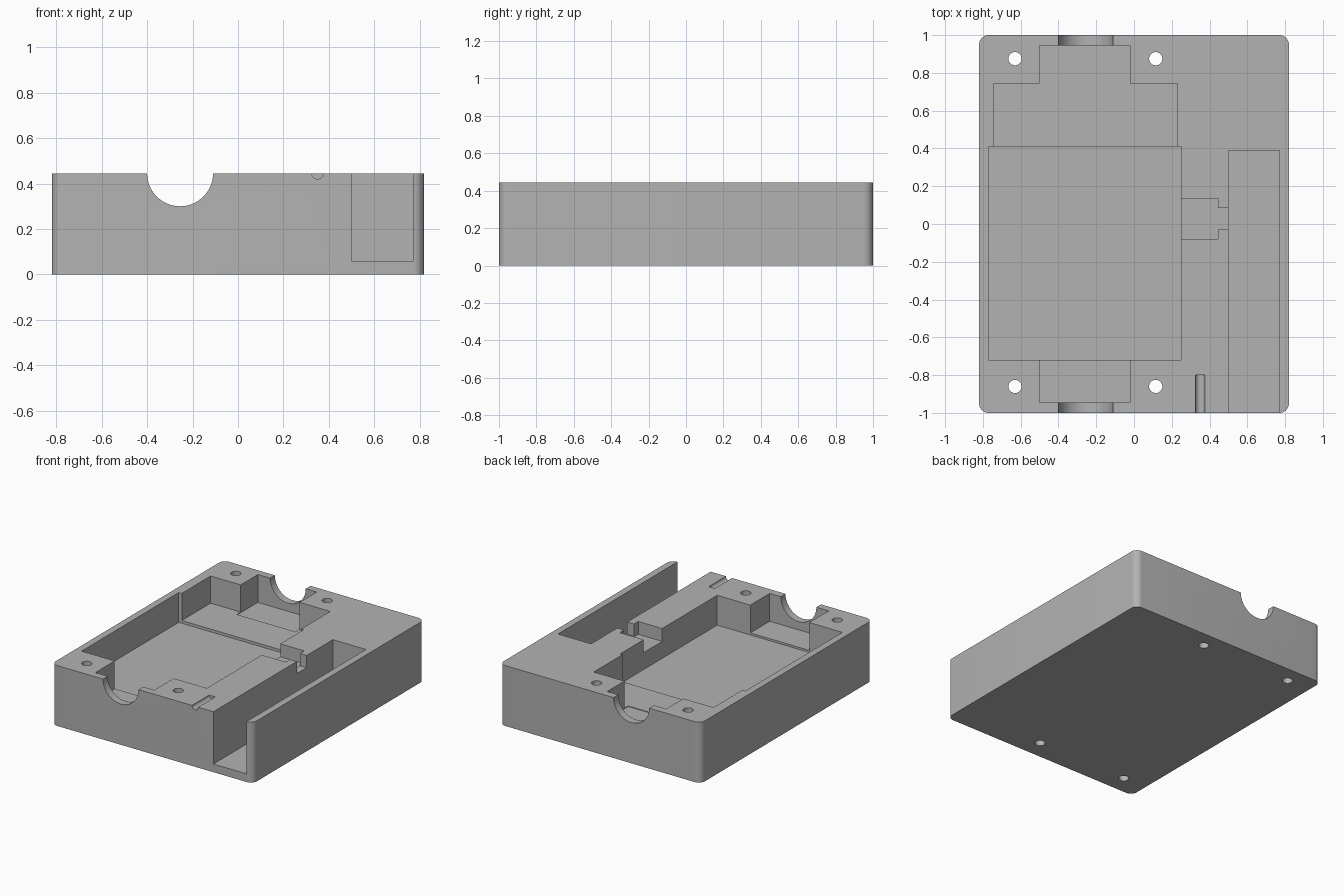
import bpy, bmesh, math
from mathutils import Matrix

cube = bpy.data.objects.get("Cube")
if cube:
    bpy.data.objects.remove(cube, do_unlink=True)

TOP = 0.445

grey = bpy.data.materials.new("plain_grey")
grey.use_nodes = True
colour = (0.45, 0.45, 0.45, 1)
grey.diffuse_color = colour
grey.node_tree.nodes["Principled BSDF"].inputs["Base Color"].default_value = colour


def make_object(name, bm):
    mesh = bpy.data.meshes.new(name)
    bm.to_mesh(mesh)
    bm.free()
    mesh.materials.append(grey)
    obj = bpy.data.objects.new(name, mesh)
    bpy.context.collection.objects.link(obj)
    return obj


def block(name, x0, x1, y0, y1, z0, z1, corner=0):
    bm = bmesh.new()
    bmesh.ops.create_cube(bm, size=1)
    for v in bm.verts:
        v.co = (x1 if v.co.x > 0 else x0, y1 if v.co.y > 0 else y0, z1 if v.co.z > 0 else z0)
    if corner:
        uprights = [e for e in bm.edges if abs(e.verts[0].co.z - e.verts[1].co.z) > 0.1]
        bmesh.ops.bevel(bm, geom=uprights, offset=corner, segments=8, profile=0.5, affect='EDGES')
    return make_object(name, bm)


def rod(name, radius, length, centre, along_y=False, sides=64):
    bm = bmesh.new()
    turn = Matrix.Rotation(math.pi / 2, 4, 'X') if along_y else Matrix()
    bmesh.ops.create_cone(bm, cap_ends=True, segments=sides, radius1=radius, radius2=radius,
                          depth=length, matrix=Matrix.Translation(centre) @ turn)
    return make_object(name, bm)


# Solid housing with rounded upright corners
housing = block("housing", -0.82, 0.82, -1, 1, 0, TOP, corner=0.05)


def carve(cutter):
    mod = housing.modifiers.new("cut", 'BOOLEAN')
    mod.operation = 'DIFFERENCE'
    mod.solver = 'EXACT'
    mod.object = cutter
    bpy.context.view_layer.update()
    graph = bpy.context.evaluated_depsgraph_get()
    mesh = bpy.data.meshes.new_from_object(housing.evaluated_get(graph))
    housing.modifiers.clear()
    housing.data = mesh
    bpy.data.objects.remove(cutter, do_unlink=True)


# Open-topped pockets, each reaching slightly into its deeper neighbour
pockets = {
    "main_pocket": (-0.77, 0.25, -0.72, 0.41, 0.225),
    "rear_pocket": (-0.745, 0.23, 0.38, 0.745, 0.245),
    "rear_end_pocket": (-0.5, -0.02, 0.7, 0.945, 0.24),
    "front_end_pocket": (-0.5, -0.02, -0.945, -0.69, 0.24),
    "side_channel": (0.5, 0.77, -1.1, 0.39, 0.06),
    "link_pocket": (0.22, 0.445, -0.08, 0.135, 0.35),
    "link_slot": (0.42, 0.53, -0.03, 0.085, 0.355),
}
for name, (x0, x1, y0, y1, floor) in pockets.items():
    carve(block(name, x0, x1, y0, y1, floor, 0.7))

# Half-round openings in the end walls
for y in (-1, 1):
    carve(rod("end_opening", 0.145, 0.2, (-0.255, y, TOP), along_y=True))

# Small half-round groove at the front edge
carve(rod("cable_groove", 0.025, 0.4, (0.35, -1, TOP), along_y=True, sides=32))

# Through holes for screws
for x in (-0.63, 0.115):
    for y in (-0.86, 0.875):
        carve(rod("screw_hole", 0.035, 1.2, (x, y, 0.2), sides=32))

# Smooth the curved walls, keep edges crisp
bpy.ops.object.select_all(action='DESELECT')
housing.select_set(True)
bpy.context.view_layer.objects.active = housing
bpy.ops.object.shade_smooth_by_angle(angle=math.radians(30))
